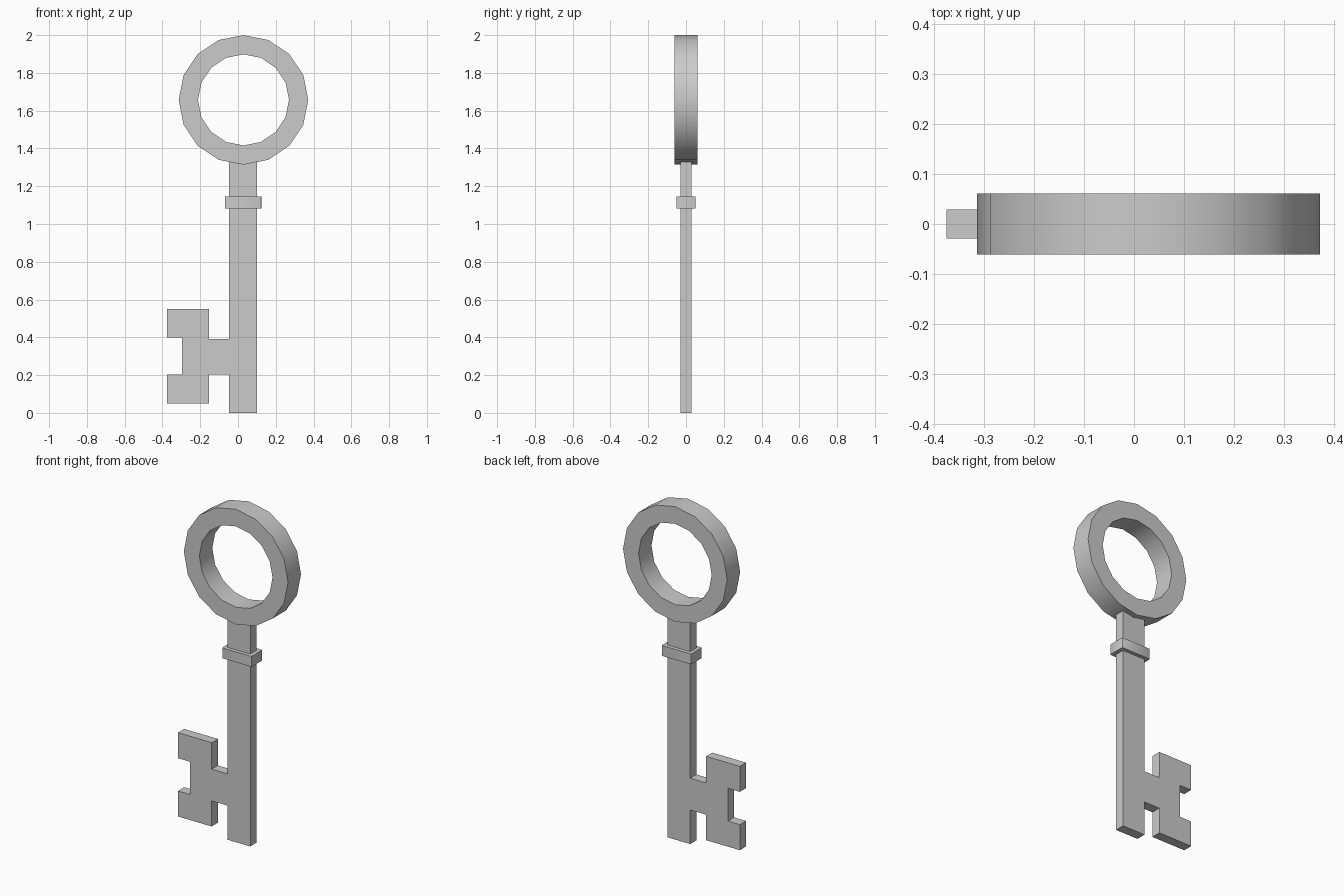
import bpy, bmesh, math

cube = bpy.data.objects.get("Cube")
if cube:
    bpy.data.objects.remove(cube, do_unlink=True)

grey = bpy.data.materials.new("light_grey_metal")
grey.use_nodes = True
colour = (0.6, 0.6, 0.6, 1)
grey.diffuse_color = colour
grey.node_tree.nodes["Principled BSDF"].inputs["Base Color"].default_value = colour


def finish(name, bm, smooth):
    bmesh.ops.recalc_face_normals(bm, faces=bm.faces)
    mesh = bpy.data.meshes.new(name)
    bm.to_mesh(mesh)
    bm.free()
    mesh.materials.append(grey)
    obj = bpy.data.objects.new(name, mesh)
    bpy.context.collection.objects.link(obj)
    if smooth:
        bpy.ops.object.select_all(action='DESELECT')
        obj.select_set(True)
        bpy.context.view_layer.objects.active = obj
        bpy.ops.object.shade_smooth_by_angle(angle=math.radians(35))
    return obj


def extrude_outline(name, points, half_depth):
    """Flat outline in x and z, given thickness along y."""
    bm = bmesh.new()
    face = bm.faces.new([bm.verts.new((x, -half_depth, z)) for x, z in points])
    new = bmesh.ops.extrude_face_region(bm, geom=[face])["geom"]
    moved = [v for v in new if isinstance(v, bmesh.types.BMVert)]
    bmesh.ops.translate(bm, verts=moved, vec=(0, 2 * half_depth, 0))
    return finish(name, bm, False)


# Shaft and toothed bit share one outline
extrude_outline("shaft_and_bit", [
    (0.101, 0), (0.101, 1.335), (-0.048, 1.335), (-0.048, 0.392),
    (-0.153, 0.392), (-0.153, 0.55), (-0.375, 0.55), (-0.375, 0.398),
    (-0.296, 0.398), (-0.296, 0.203), (-0.375, 0.203), (-0.375, 0.051),
    (-0.153, 0.051), (-0.153, 0.203), (-0.048, 0.203), (-0.048, 0)], 0.029)

# Collar: a box with softened upright edges
bm = bmesh.new()
bmesh.ops.create_cube(bm, size=1)
bmesh.ops.scale(bm, vec=(0.194, 0.102, 0.062), verts=bm.verts)
bmesh.ops.translate(bm, vec=(0.0275, 0, 1.114), verts=bm.verts)
upright = [e for e in bm.edges
           if abs(e.verts[0].co.z - e.verts[1].co.z) > 0.01]
bmesh.ops.bevel(bm, geom=upright, offset=0.006, segments=2,
                affect='EDGES', profile=0.5)
finish("collar", bm, True)

# Ring handle: rectangular section swept round in sixteen steps
SIDES = 16
section = [(0.343, -0.061), (0.343, 0.061), (0.241, 0.061), (0.241, -0.061)]
bm = bmesh.new()
loops = []
for i in range(SIDES):
    a = 2 * math.pi * i / SIDES
    loops.append([bm.verts.new((0.029 + r * math.cos(a), y,
                                1.657 + r * math.sin(a)))
                  for r, y in section])
for i in range(SIDES):
    near, far = loops[i], loops[(i + 1) % SIDES]
    for j in range(4):
        k = (j + 1) % 4
        bm.faces.new((near[j], near[k], far[k], far[j]))
finish("ring_handle", bm, True)
